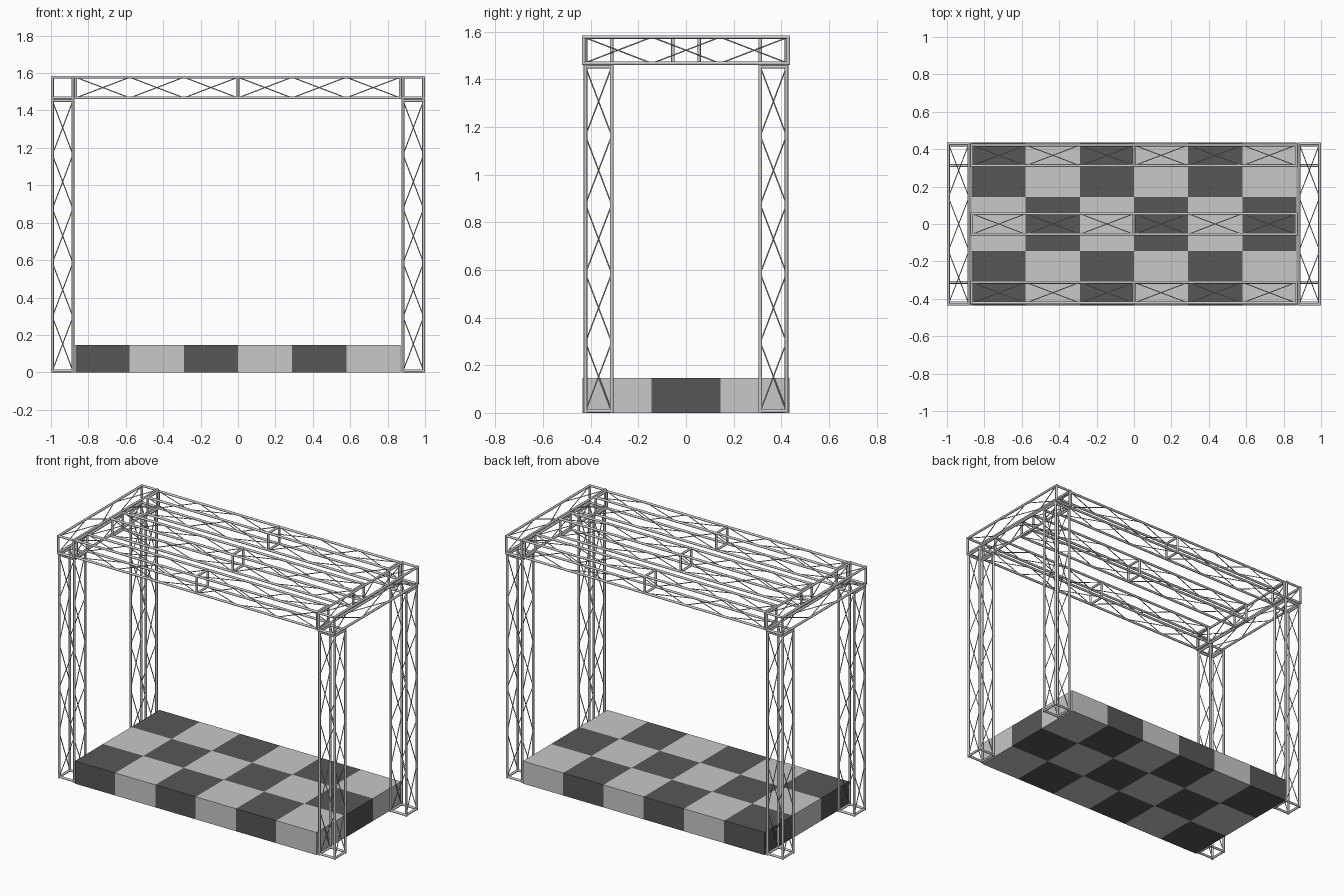
import bpy, bmesh, math
from mathutils import Vector, Matrix

if "Cube" in bpy.data.objects:
    bpy.data.objects.remove(bpy.data.objects["Cube"])


def material(name, value):
    m = bpy.data.materials.new(name)
    m.diffuse_color = (value, value, value, 1)
    m.use_nodes = True
    m.node_tree.nodes["Principled BSDF"].inputs["Base Color"].default_value = m.diffuse_color
    return m


METAL = material("light metal", 0.6)
DARK = material("dark grey", 0.095)
LIGHT = material("light grey", 0.58)

SIZE = 0.125       # outer width of a truss
TUBE = 0.0075      # chord radius
LACE = 0.0028      # diagonal radius
HALF = SIZE / 2 - TUBE


def finish(name, bm, mats):
    mesh = bpy.data.meshes.new(name)
    bm.to_mesh(mesh)
    bm.free()
    for m in mats:
        mesh.materials.append(m)
    ob = bpy.data.objects.new(name, mesh)
    bpy.context.collection.objects.link(ob)
    return ob


def bar(bm, a, b, radius, sides):
    """Round bar between two points."""
    d = b - a
    mat = Matrix.Translation((a + b) / 2) @ d.to_track_quat('Z', 'Y').to_matrix().to_4x4()
    bmesh.ops.create_cone(bm, cap_ends=True, segments=sides, radius1=radius,
                          radius2=radius, depth=d.length, matrix=mat)


def truss(name, start, axis, length, panels, rings):
    """Square truss: four chords, square rings and zigzag lacing on each face."""
    bm = bmesh.new()
    u = Vector(axis)
    v = Vector((0, 0, 1)) if u.z == 0 else Vector((1, 0, 0))
    w = u.cross(v)
    start = Vector(start)
    corners = [(-1, -1), (1, -1), (1, 1), (-1, 1)]

    def point(k, t):
        c = corners[k % 4]
        return start + u * t + (v * c[0] + w * c[1]) * HALF

    lo, hi = TUBE, length - TUBE
    step = (hi - lo) / panels
    for k in range(4):
        bar(bm, point(k, 0), point(k, length), TUBE, 8)
        for f in rings:
            t = lo + (hi - lo) * f
            bar(bm, point(k, t), point(k + 1, t), TUBE, 8)
        for i in range(panels):
            # opposite faces lean the other way, so they cross when seen through
            a, b = (k, k + 1) if i % 2 == 0 else (k + 1, k)
            bar(bm, point(a, lo + i * step), point(b, lo + (i + 1) * step), LACE, 6)
    ob = finish(name, bm, [METAL])
    bpy.ops.object.select_all(action='DESELECT')
    ob.select_set(True)
    bpy.context.view_layer.objects.active = ob
    bpy.ops.object.shade_smooth_by_angle(angle=math.radians(50))


TOP = 1.46
X = 1 - SIZE / 2       # tower and side beam centre
Y = 0.367              # outer beam and tower centre
INNER = 1 - SIZE       # ends of the long beams

# corner towers
for sx, side in ((-1, "left"), (1, "right")):
    for sy, end in ((-1, "front"), (1, "back")):
        truss(f"{end}_{side}_tower", (sx * X, sy * Y, 0), (0, 0, 1), TOP, 5, (0, 1))
    # side beam resting on the towers
    truss(f"{side}_roof_beam", (sx * X, -0.437, TOP + SIZE / 2), (0, 1, 0), 0.874, 3, (0, 1))

# long roof beams, joined in the middle
for y, label in ((-Y, "front"), (0, "middle"), (Y, "back")):
    truss(f"{label}_roof_beam", (-INNER, y, TOP + SIZE / 2), (1, 0, 0), 2 * INNER, 6, (0, 0.5, 1))

# checkered stage deck
TILE, HEIGHT = 0.29, 0.147
bm = bmesh.new()
for i in range(6):
    for j in range(3):
        mat = (Matrix.Translation(((i - 2.5) * TILE, (j - 1) * TILE, HEIGHT / 2))
               @ Matrix.Diagonal((TILE, TILE, HEIGHT, 1)))
        verts = bmesh.ops.create_cube(bm, size=1, matrix=mat)["verts"]
        for f in {f for v in verts for f in v.link_faces}:
            f.material_index = (i + j) % 2
finish("stage_deck", bm, [DARK, LIGHT])
